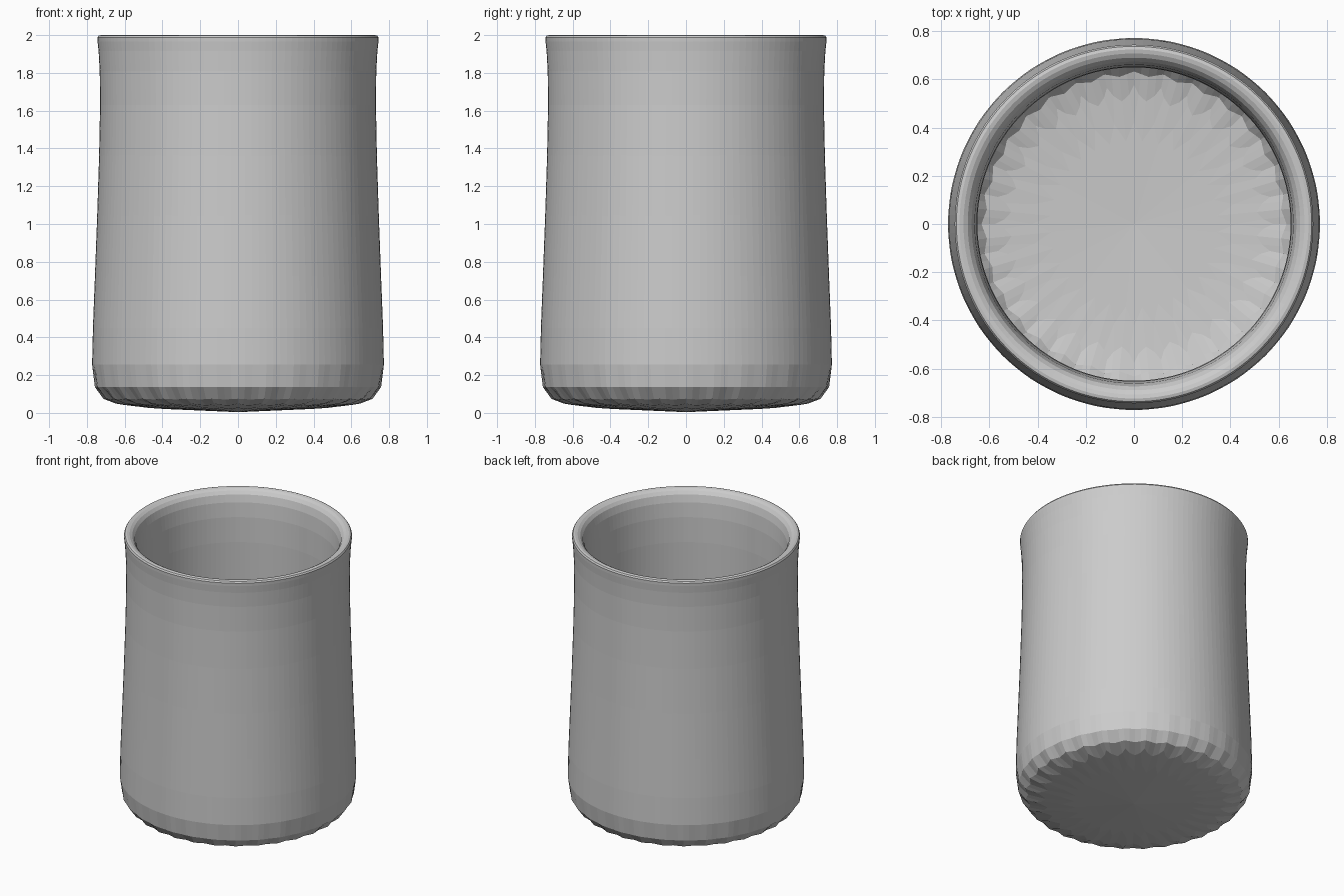
import bpy, bmesh
from math import cos, sin, pi

if "Cube" in bpy.data.objects:
    bpy.data.objects.remove(bpy.data.objects["Cube"])

SIDES = 32

# Cage profile (radius, z): outer base, up the wall, over the lip, down to the inner floor
PROFILE = [
    (0.785, 0.0), (0.785, 0.20), (0.713, 1.895), (0.773, 2.005),
    (0.690, 2.005), (0.635, 1.895), (0.697, 0.215), (0.697, 0.085),
]


def ring(bm, radius, z):
    return [bm.verts.new((radius * cos(2 * pi * i / SIDES),
                          radius * sin(2 * pi * i / SIDES), z))
            for i in range(SIDES)]


bm = bmesh.new()
rings = [ring(bm, r, z) for r, z in PROFILE]

# Walls and lip
for a, b in zip(rings, rings[1:]):
    for i in range(SIDES):
        j = (i + 1) % SIDES
        bm.faces.new((a[i], a[j], b[j], b[i]))

# Single-face underside and floor, which subdivide into the scalloped edge
bm.faces.new(rings[0][::-1])
bm.faces.new(rings[-1])
bmesh.ops.recalc_face_normals(bm, faces=bm.faces[:])

mesh = bpy.data.meshes.new("cup")
bm.to_mesh(mesh)
bm.free()
cup = bpy.data.objects.new("cup", mesh)
bpy.context.collection.objects.link(cup)

# Rounding
sub = cup.modifiers.new("rounding", 'SUBSURF')
sub.levels = 2
sub.render_levels = 2
